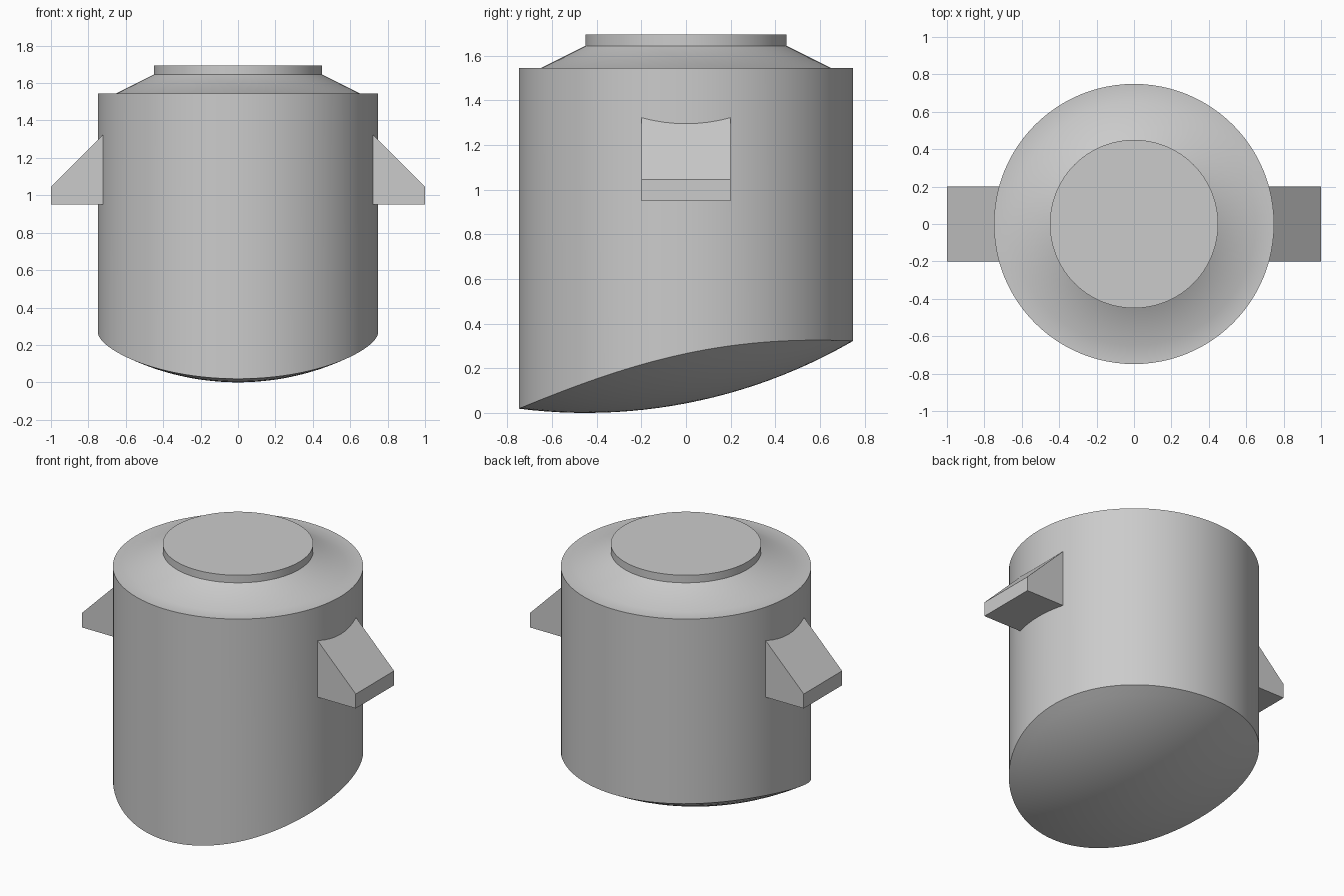
import bpy, bmesh, math

if "Cube" in bpy.data.objects:
    bpy.data.objects.remove(bpy.data.objects["Cube"])

grey = bpy.data.materials.new("plain grey")
grey.use_nodes = True
grey.diffuse_color = (0.6, 0.6, 0.6, 1)
grey.node_tree.nodes["Principled BSDF"].inputs["Base Color"].default_value = (0.6, 0.6, 0.6, 1)

SEGMENTS = 96
RADIUS = 0.749


def finish(bm, name):
    bmesh.ops.recalc_face_normals(bm, faces=bm.faces)
    mesh = bpy.data.meshes.new(name)
    bm.to_mesh(mesh)
    bm.free()
    mesh.materials.append(grey)
    obj = bpy.data.objects.new(name, mesh)
    bpy.context.collection.objects.link(obj)
    return obj


def belly(x, y):
    """Height of the doubly curved underside, tighter across than along."""
    across = 1.0 + math.sqrt(1.39 ** 2 - x * x)
    return 2.39 - math.sqrt(across ** 2 - (y + 0.45) ** 2)


# Body: a lathe whose underside rings follow the curved cut
bm = bmesh.new()
profile = [(RADIUS * i / 12, None) for i in range(1, 13)]
profile += [(RADIUS, 1.545), (0.65, 1.545), (0.45, 1.645), (0.45, 1.695)]
rings = []
for r, z in profile:
    ring = []
    for i in range(SEGMENTS):
        a = math.tau * i / SEGMENTS
        x, y = r * math.cos(a), r * math.sin(a)
        ring.append(bm.verts.new((x, y, belly(x, y) if z is None else z)))
    rings.append(ring)
for low, high in zip(rings, rings[1:]):
    for i in range(SEGMENTS):
        j = (i + 1) % SEGMENTS
        bm.faces.new((low[i], low[j], high[j], high[i]))
bm.faces.new(rings[-1])
center = bm.verts.new((0, 0, belly(0, 0)))
for i in range(SEGMENTS):
    bm.faces.new((center, rings[0][(i + 1) % SEGMENTS], rings[0][i]))
body = finish(bm, "body")
bpy.context.view_layer.objects.active = body
body.select_set(True)
bpy.ops.object.shade_smooth_by_angle(angle=math.radians(30))

# Wedge lugs on both sides
for side, name in ((1, "left_lug"), (-1, "right_lug")):
    bm = bmesh.new()
    outline = [(0.7, 0.95), (1, 0.95), (1, 1.045), (0.7, 1.345)]
    face = bm.faces.new([bm.verts.new((side * x, -0.2, z)) for x, z in outline])
    new = bmesh.ops.extrude_face_region(bm, geom=[face])["geom"]
    bmesh.ops.translate(bm, vec=(0, 0.4, 0),
                        verts=[v for v in new if isinstance(v, bmesh.types.BMVert)])
    finish(bm, name)
